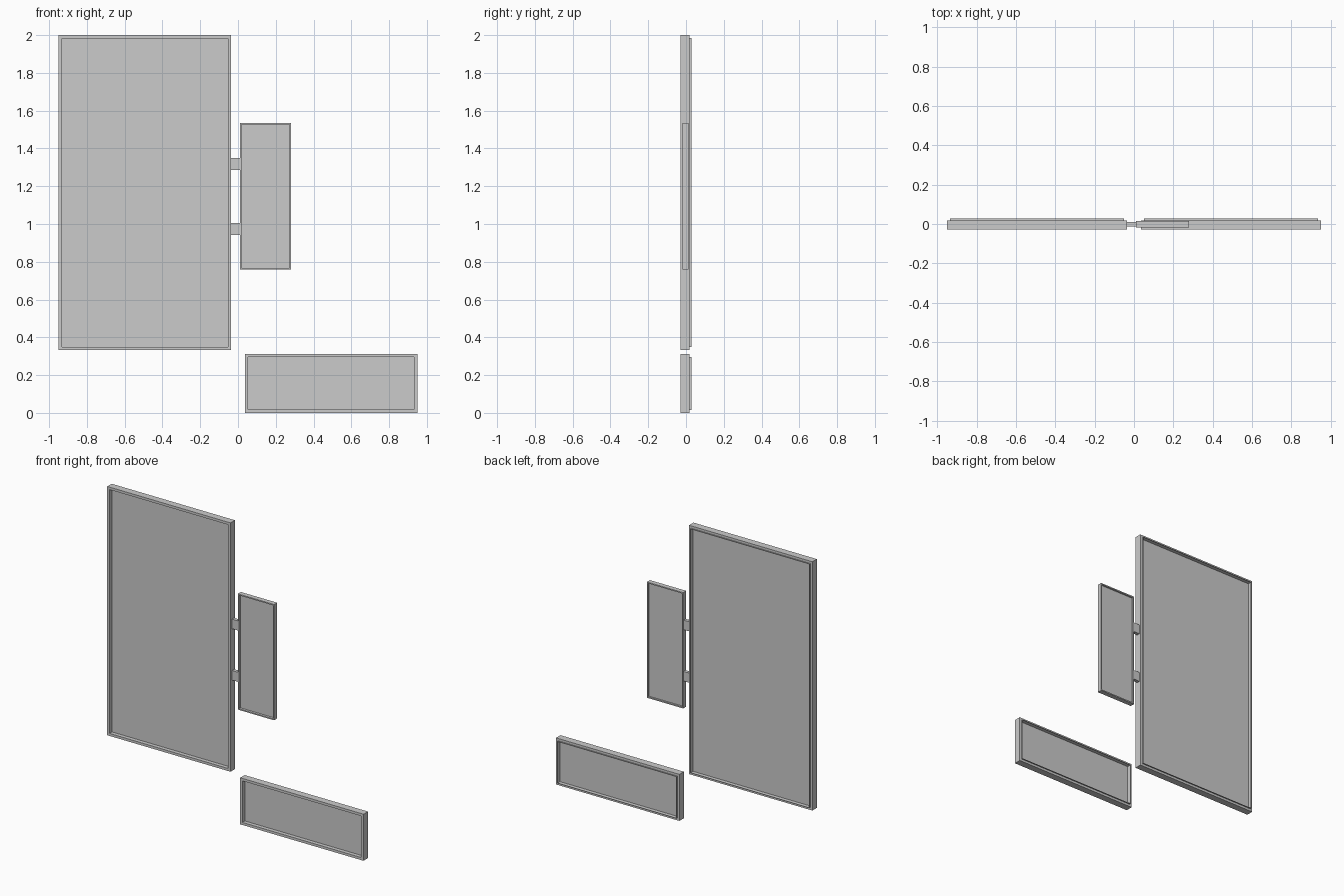
import bpy, bmesh

if "Cube" in bpy.data.objects:
    bpy.data.objects.remove(bpy.data.objects["Cube"])


def mesh_object(name, bm):
    bmesh.ops.recalc_face_normals(bm, faces=bm.faces[:])
    me = bpy.data.meshes.new(name)
    bm.to_mesh(me)
    bm.free()
    ob = bpy.data.objects.new(name, me)
    bpy.context.collection.objects.link(ob)
    return ob


def frame(name, x0, x1, z0, z1, profile):
    """Sweep a closed (inset, y) profile round a rectangle with mitred corners."""
    bm = bmesh.new()
    loops = []
    for d, y in profile:
        corners = [(x0 + d, z0 + d), (x1 - d, z0 + d), (x1 - d, z1 - d), (x0 + d, z1 - d)]
        loops.append([bm.verts.new((x, y, z)) for x, z in corners])
    for i, a in enumerate(loops):
        b = loops[(i + 1) % len(loops)]
        for k in range(4):
            j = (k + 1) % 4
            bm.faces.new((a[k], a[j], b[j], b[k]))
    return mesh_object(name, bm)


def box(name, x0, x1, y0, y1, z0, z1):
    bm = bmesh.new()
    bmesh.ops.create_cube(bm, size=1)
    for v in bm.verts:
        v.co.x = x1 if v.co.x > 0 else x0
        v.co.y = y1 if v.co.y > 0 else y0
        v.co.z = z1 if v.co.z > 0 else z0
    return mesh_object(name, bm)


# Large frames have a thin lip standing out at the back; the small one is plain
lipped = [(0, -0.028), (0, 0.019), (0.0155, 0.019), (0.0155, 0.028), (0.017, 0.028), (0.017, -0.028)]
plain = [(0, -0.018), (0, 0.014), (0.008, 0.014), (0.008, -0.018)]

# Framed panels: outer rectangle, rim profile, and a thin recessed sheet
panels = [
    ("main_panel", -0.95, -0.036, 0.333, 2.0, lipped),
    ("side_panel", 0.011, 0.28, 0.758, 1.534, plain),
    ("lower_panel", 0.036, 0.95, 0.0, 0.312, lipped),
]
for name, x0, x1, z0, z1, profile in panels:
    frame(name + "_frame", x0, x1, z0, z1, profile)
    d = profile[-1][0]
    box(name + "_sheet", x0 + d, x1 - d, -0.002, 0.002, z0 + d, z1 - d)

# Brackets joining the side panel to the main panel
for side, z in (("lower", 0.973), ("upper", 1.317)):
    box(side + "_bracket", -0.036, 0.011, -0.012, 0.011, z - 0.032, z + 0.032)
